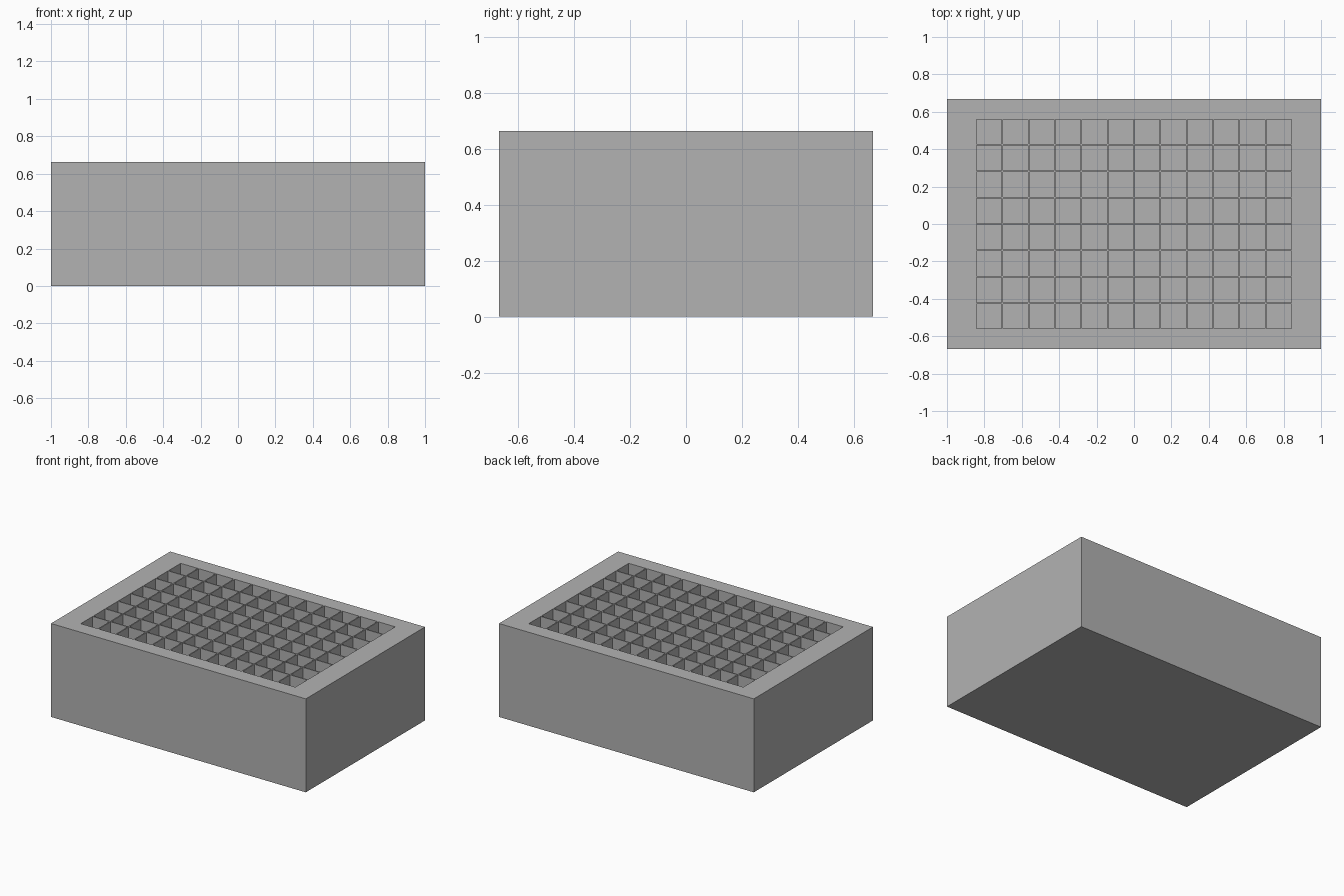
import bpy
import bmesh

cube = bpy.data.objects.get("Cube")
if cube:
    bpy.data.objects.remove(cube, do_unlink=True)

LENGTH, WIDTH, HEIGHT = 2.0, 1.336, 0.663
COLS, ROWS = 12, 8
PITCH, WELL, DEPTH = 0.141, 0.133, 0.61

# Single plain grey plastic
grey = bpy.data.materials.new("plain_grey")
grey.use_nodes = True
colour = (0.448, 0.448, 0.448, 1)
grey.diffuse_color = colour
grey.node_tree.nodes["Principled BSDF"].inputs["Base Color"].default_value = colour


def cut_lines(count, size):
    """Outer edges plus both edges of every well along one axis."""
    lines = [-size / 2]
    for i in range(count):
        centre = (i - (count - 1) / 2) * PITCH
        lines += [centre - WELL / 2, centre + WELL / 2]
    return lines + [size / 2]


def move_down(bm, geom, distance):
    verts = [g for g in geom if isinstance(g, bmesh.types.BMVert)]
    bmesh.ops.translate(bm, verts=verts, vec=(0, 0, -distance))


xs, ys = cut_lines(COLS, LENGTH), cut_lines(ROWS, WIDTH)
bm = bmesh.new()

# Top surface divided into rim, thin dividers and well openings
grid = [[bm.verts.new((x, y, HEIGHT)) for y in ys] for x in xs]
wells = []
for i in range(len(xs) - 1):
    for j in range(len(ys) - 1):
        face = bm.faces.new((grid[i][j], grid[i + 1][j],
                             grid[i + 1][j + 1], grid[i][j + 1]))
        if i % 2 and j % 2:
            wells.append(face)
outline = [e for e in bm.edges if e.is_boundary]

# Outer walls and flat base
walls = bmesh.ops.extrude_edge_only(bm, edges=outline)["geom"]
move_down(bm, walls, HEIGHT)
base_edges = [e for e in bm.edges if e.is_boundary]
bmesh.ops.contextual_create(bm, geom=base_edges)

# Square wells sunk into the block
floors = bmesh.ops.extrude_face_region(bm, geom=wells)["geom"]
move_down(bm, floors, DEPTH)
leftover = [f for f in wells if f.is_valid]
if leftover:
    bmesh.ops.delete(bm, geom=leftover, context="FACES_ONLY")

bmesh.ops.recalc_face_normals(bm, faces=bm.faces[:])
mesh = bpy.data.meshes.new("well_block")
bm.to_mesh(mesh)
bm.free()
mesh.materials.append(grey)
block = bpy.data.objects.new("well_block", mesh)
bpy.context.collection.objects.link(block)
